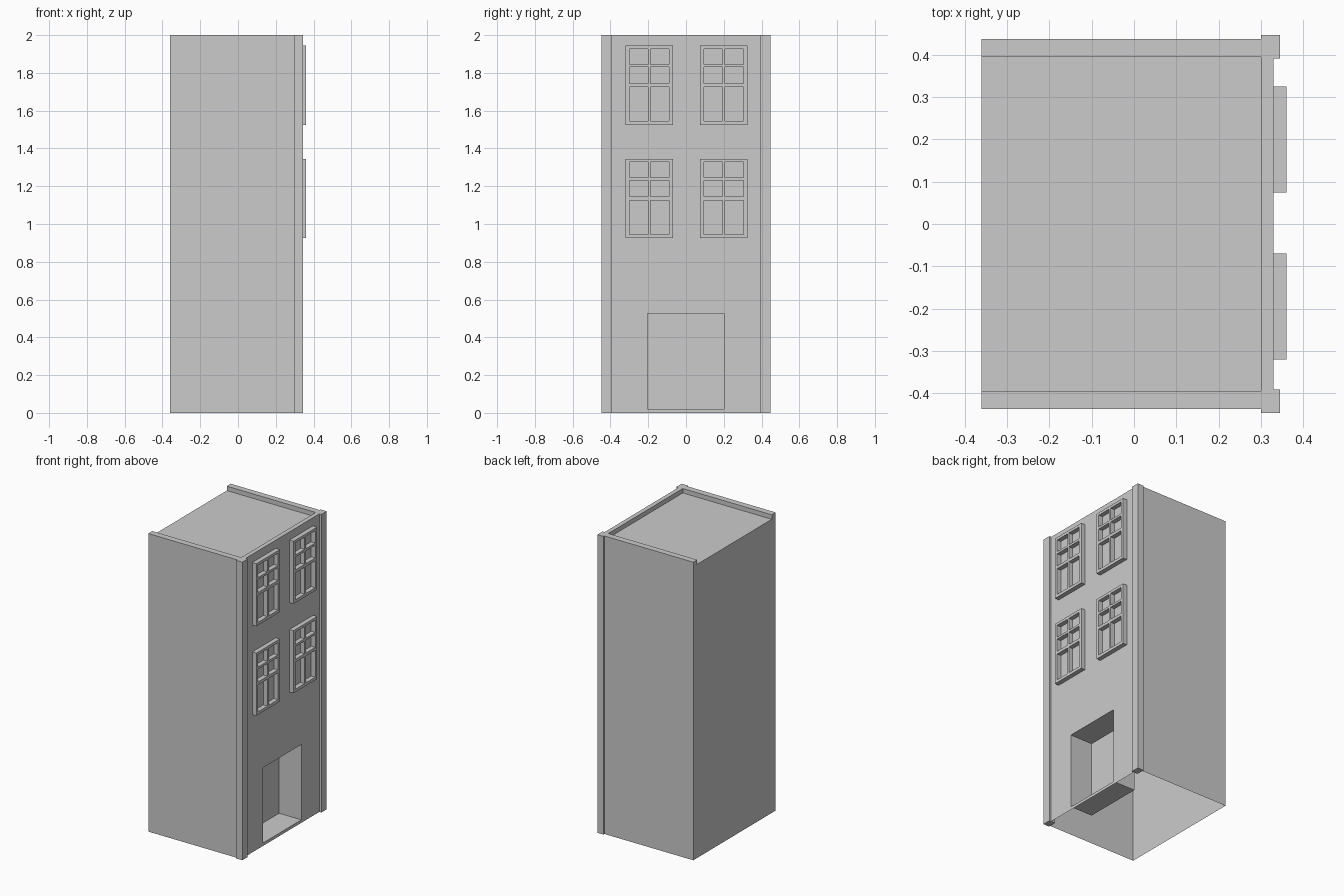
import bpy, bmesh

if "Cube" in bpy.data.objects:
    bpy.data.objects.remove(bpy.data.objects["Cube"])

X0, XF, XR = -0.36, 0.33, 0.30       # back wall, facade, inside of front parapet
YW, YR = 0.437, 0.395                # outside and inside of side parapets
TOP, ROOF = 2.0, 1.97
DY0, DY1, DZ0, DZ1, DX = -0.205, 0.20, 0.02, 0.525, 0.165   # doorway recess


def make_object(name, bm):
    bmesh.ops.remove_doubles(bm, verts=bm.verts, dist=1e-5)
    bmesh.ops.recalc_face_normals(bm, faces=bm.faces)
    mesh = bpy.data.meshes.new(name)
    bm.to_mesh(mesh)
    bm.free()
    obj = bpy.data.objects.new(name, mesh)
    bpy.context.collection.objects.link(obj)
    return obj


def poly(bm, *pts):
    return bm.faces.new([bm.verts.new(p) for p in pts])


def x_rect(bm, x, y0, y1, z0, z1):
    return poly(bm, (x, y0, z0), (x, y1, z0), (x, y1, z1), (x, y0, z1))


def y_rect(bm, y, x0, x1, z0, z1):
    return poly(bm, (x0, y, z0), (x1, y, z0), (x1, y, z1), (x0, y, z1))


def z_rect(bm, z, x0, x1, y0, y1):
    return poly(bm, (x0, y0, z), (x1, y0, z), (x1, y1, z), (x0, y1, z))


# Hollow house shell, open underneath
bm = bmesh.new()
for s in (-1, 1):
    y_rect(bm, s * YW, X0, XF, 0, TOP)
    y_rect(bm, s * YR, X0, XR, ROOF, TOP)
    z_rect(bm, TOP, X0, XR, *sorted((s * YR, s * YW)))
    z_rect(bm, TOP, XR, XF, *sorted((s * YR, s * YW)))
    x_rect(bm, X0, *sorted((s * YR, s * YW)), ROOF, TOP)
    x_rect(bm, X0, *sorted((s * YR, s * YW)), 0, ROOF)
x_rect(bm, X0, -YR, YR, 0, ROOF)
z_rect(bm, ROOF, X0, XR, -YR, YR)
x_rect(bm, XR, -YR, YR, ROOF, TOP)
z_rect(bm, TOP, XR, XF, -YR, YR)
# Facade around the doorway
ys, zs = (-YW, DY0, DY1, YW), (0, DZ0, DZ1, TOP)
for i in range(3):
    for j in range(3):
        if (i, j) != (1, 1):
            x_rect(bm, XF, ys[i], ys[i + 1], zs[j], zs[j + 1])
# Doorway recess
x_rect(bm, DX, DY0, DY1, DZ0, DZ1)
for y in (DY0, DY1):
    y_rect(bm, y, DX, XF, DZ0, DZ1)
for z in (DZ0, DZ1):
    z_rect(bm, z, DX, XF, DY0, DY1)
bmesh.ops.remove_doubles(bm, verts=bm.verts, dist=1e-5)
make_object("house_shell", bm)

# Corner pilasters
for side, s in (("left", -1), ("right", 1)):
    bm = bmesh.new()
    bmesh.ops.create_cube(bm, size=1)
    for v in bm.verts:
        v.co = (0.3225 + v.co.x * 0.045, s * 0.419 + v.co.y * 0.056, 1 + v.co.z * 2)
    make_object(side + "_pilaster", bm)


# Six-pane window frame: a grid without its pane cells, made solid
def window(name, y, z):
    gy = (-0.125, -0.105, -0.007, 0.007, 0.105, 0.125)
    gz = (0, 0.02, 0.20, 0.22, 0.305, 0.32, 0.402, 0.42)
    bm = bmesh.new()
    for i in range(len(gy) - 1):
        for j in range(len(gz) - 1):
            if not (i % 2 and j % 2):
                x_rect(bm, XF, y + gy[i], y + gy[i + 1], z + gz[j], z + gz[j + 1])
    bmesh.ops.remove_doubles(bm, verts=bm.verts, dist=1e-5)
    front = bmesh.ops.extrude_face_region(bm, geom=bm.faces[:])["geom"]
    moved = [g for g in front if isinstance(g, bmesh.types.BMVert)]
    bmesh.ops.translate(bm, verts=moved, vec=(0.36 - XF, 0, 0))
    make_object(name, bm)


for floor, z in (("lower", 0.925), ("upper", 1.525)):
    for side, y in (("left", -0.195), ("right", 0.20)):
        window(f"{floor}_{side}_window_frame", y, z)
